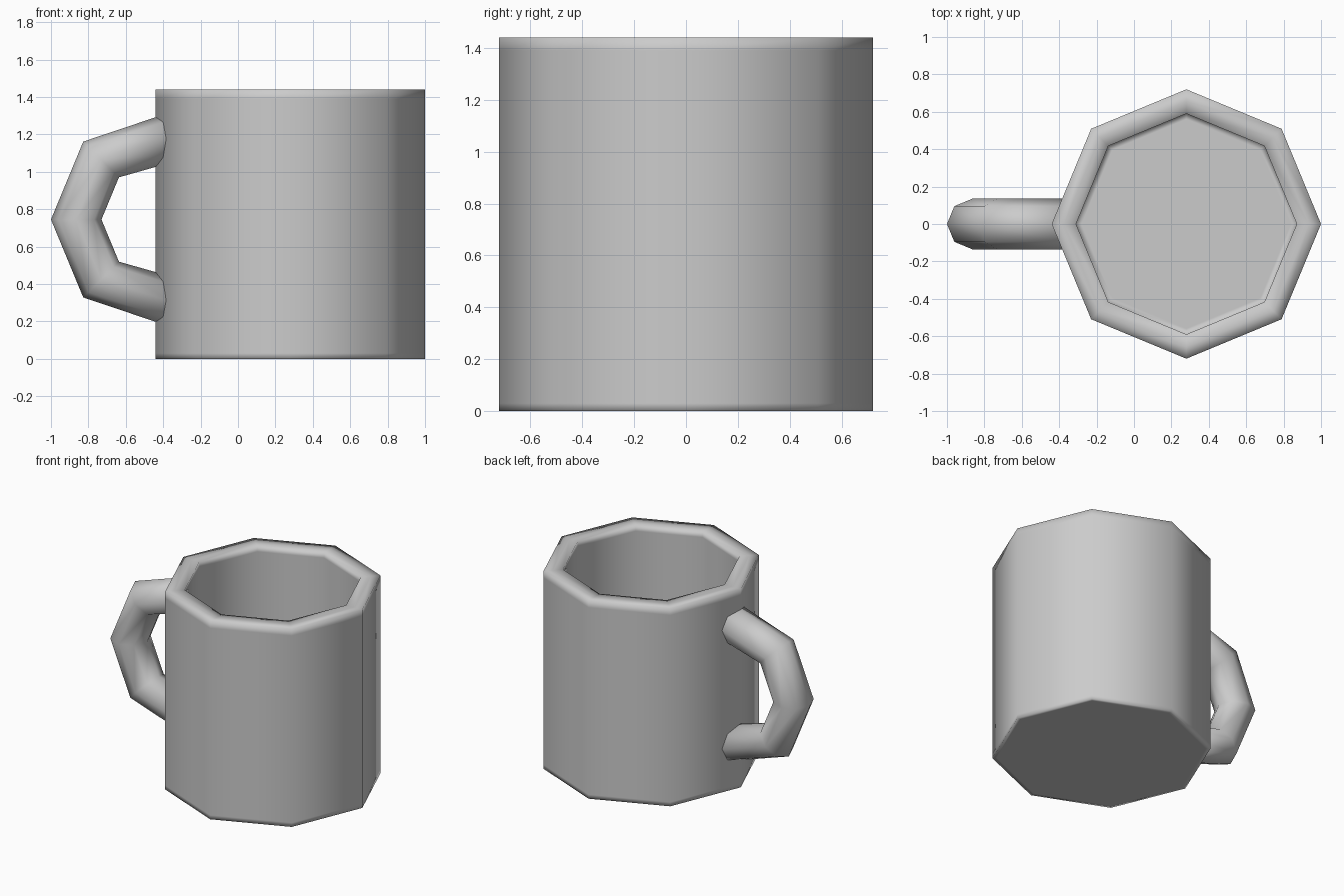
import bpy, bmesh
from math import sin, cos, pi

if "Cube" in bpy.data.objects:
    bpy.data.objects.remove(bpy.data.objects["Cube"])

SIDES = 8


def skin(name, rings):
    """Join rings of points into a smooth closed skin with end caps."""
    bm = bmesh.new()
    loops = [[bm.verts.new(p) for p in ring] for ring in rings]
    for a, b in zip(loops, loops[1:]):
        for i in range(SIDES):
            j = (i + 1) % SIDES
            bm.faces.new((a[i], a[j], b[j], b[i]))
    bm.faces.new(loops[0][::-1])
    bm.faces.new(loops[-1])
    bmesh.ops.recalc_face_normals(bm, faces=bm.faces)
    for f in bm.faces:
        f.smooth = True
    mesh = bpy.data.meshes.new(name)
    bm.to_mesh(mesh)
    bm.free()
    obj = bpy.data.objects.new(name, mesh)
    bpy.context.collection.objects.link(obj)
    return obj


angles = [2 * pi * i / SIDES for i in range(SIDES)]

# Mug body: outer wall, rim, inner wall and floor, with tight support loops
profile = [(0.69, 0), (0.72, 0), (0.72, 0.03), (0.72, 1.39), (0.72, 1.44),
           (0.655, 1.44), (0.59, 1.44), (0.59, 1.40), (0.59, 0.16),
           (0.59, 0.13), (0.56, 0.13)]
skin("mug_body", [[(0.28 + r * cos(a), r * sin(a), z) for a in angles]
                  for r, z in profile])

# Handle: five octagonal rings (centre x, centre z, tilt), ends buried in the wall
r = 0.135
stations = [(-0.36, 1.184, pi / 2), (-0.732, 1.066, 3 * pi / 4),
            (-0.865, 0.745, pi), (-0.732, 0.424, 5 * pi / 4),
            (-0.36, 0.306, 3 * pi / 2)]
skin("handle", [[(x + r * cos(a) * cos(t), r * sin(a), z + r * cos(a) * sin(t))
                 for a in angles] for x, z, t in stations])
